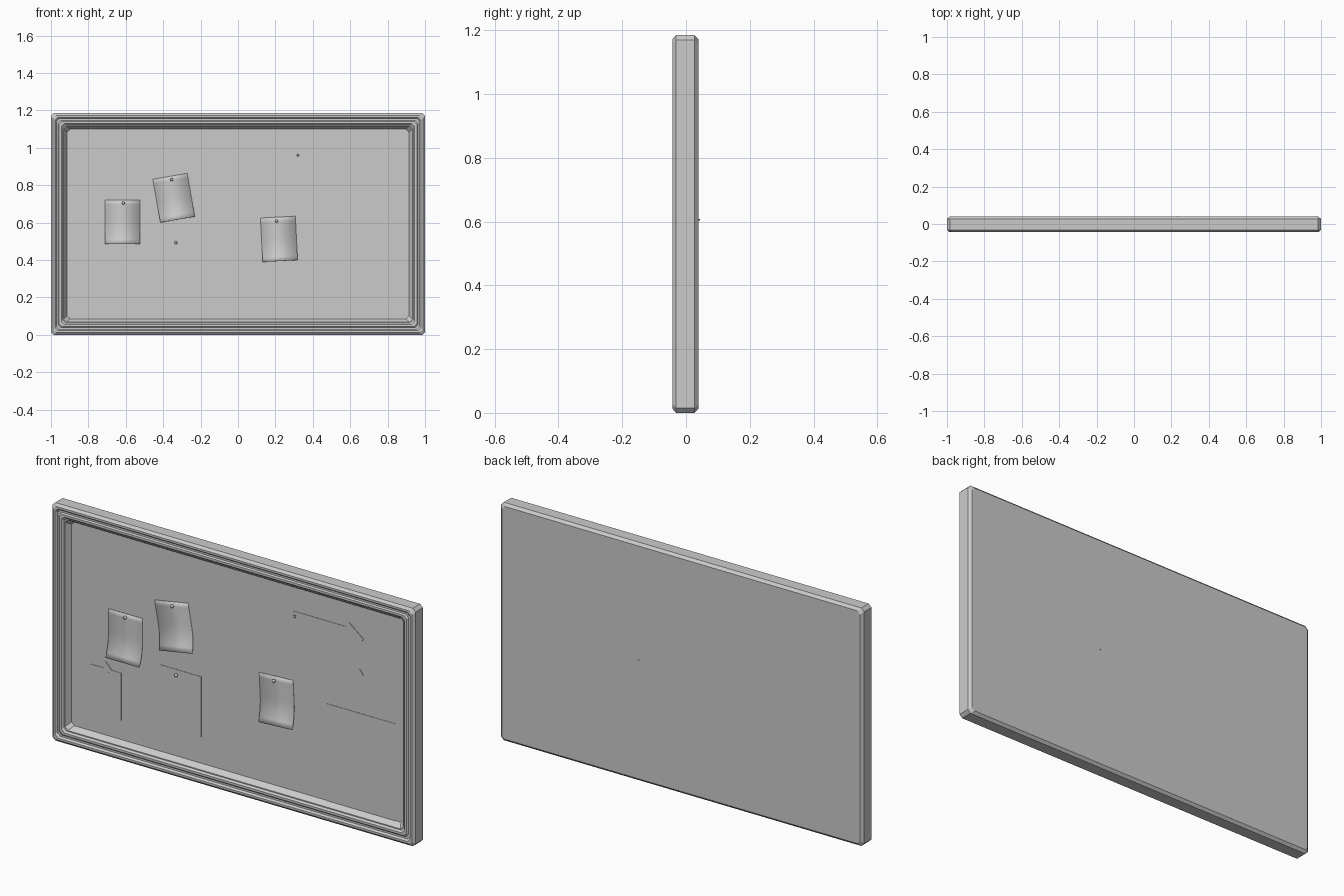
import bpy
import bmesh
from math import radians, cos, sin
from mathutils import Vector, Matrix

cube = bpy.data.objects.get("Cube")
if cube:
    bpy.data.objects.remove(cube, do_unlink=True)

grey = bpy.data.materials.new("light grey")
grey.use_nodes = True
COLOUR = (0.6, 0.6, 0.6, 1)
grey.diffuse_color = COLOUR
grey.node_tree.nodes["Principled BSDF"].inputs["Base Color"].default_value = COLOUR

HEIGHT = 1.185
BOARD_Y = -0.003      # front surface of the pin board


def finish(name, bm, recalc=True):
    if recalc:
        bmesh.ops.recalc_face_normals(bm, faces=bm.faces)
    mesh = bpy.data.meshes.new(name)
    bm.to_mesh(mesh)
    bm.free()
    mesh.materials.append(grey)
    obj = bpy.data.objects.new(name, mesh)
    bpy.context.collection.objects.link(obj)
    return obj


def outline(inset, y, cut=0.015):
    """Rectangle with clipped corners, shrunk by inset."""
    w, h = 1 - inset, HEIGHT / 2 - inset
    pts = []
    for sx, sz, flip in ((1, 1, False), (-1, 1, True), (-1, -1, False), (1, -1, True)):
        pair = [(sx * w, sz * (h - cut)), (sx * (w - cut), sz * h)]
        pts += reversed(pair) if flip else pair
    return [Vector((x, y, z + HEIGHT / 2)) for x, z in pts]


def plate(name, x, z, w, h, thick, angle=0):
    """Thin sheet lying on the board, centred on x, z."""
    bm = bmesh.new()
    bmesh.ops.create_cube(bm, size=1)
    bm.transform(Matrix.Translation((x, BOARD_Y - thick / 2, z))
                 @ Matrix.Rotation(radians(-angle), 4, 'Y')
                 @ Matrix.Diagonal((w, thick, h, 1)))
    return finish(name, bm)


# Moulded frame: profile of (inset, y) from the back edge round to the inner lip
profile = [(0.013, 0.039), (0, 0.027), (0, -0.031), (0.012, -0.042),
           (0.022, -0.042), (0.029, -0.033), (0.038, -0.033), (0.044, -0.039),
           (0.055, -0.039), (0.063, -0.031), (0.068, -0.031), (0.087, BOARD_Y + 0.002)]
bm = bmesh.new()
rings = [[bm.verts.new(p) for p in outline(d, y)] for d, y in profile]
bm.faces.new(rings[0])
for a, b in zip(rings, rings[1:]):
    for i in range(8):
        j = (i + 1) % 8
        bm.faces.new((a[i], a[j], b[j], b[i]))
finish("frame", bm)

# Pin board inside the frame
bm = bmesh.new()
bmesh.ops.create_cube(bm, size=1)
bm.transform(Matrix.Translation((0, BOARD_Y + 0.01, HEIGHT / 2))
             @ Matrix.Diagonal((1.84, 0.02, HEIGHT - 0.16, 1)))
finish("pin_board", bm)

# Flat papers and the tape strips that hold them
plate("small_sheet", -0.725, 0.30, 0.17, 0.235, 0.002)
plate("small_sheet_tape", -0.72, 0.425, 0.03, 0.05, 0.003, 45)
plate("medium_sheet", -0.315, 0.367, 0.23, 0.30, 0.002)
plate("large_sheet", 0.68, 0.327, 0.375, 0.483, 0.002)
plate("wide_sheet", 0.483, 0.853, 0.345, 0.255, 0.002)
for name, z, tilt in (("upper_tape", 0.96, -38), ("lower_tape", 0.745, 38)):
    plate(name, 0.645, z, 0.1, 0.035, 0.003, tilt)


# Notes that curl away from the board at the lower edge
def note(name, x, z, angle, w=0.187, h=0.235, curl=0.024, steps=10):
    bm = bmesh.new()
    turn = Matrix.Rotation(radians(-angle), 4, 'Y')
    rows = []
    for i in range(steps + 1):
        t = i / steps
        lift = curl * max(0, (0.5 - t) / 0.5) ** 2
        rows.append([bm.verts.new(Vector((x, BOARD_Y - 0.002 - lift, z))
                                  + turn @ Vector((s * w, 0, t * h))) for s in (0, 1)])
    for a, b in zip(rows, rows[1:]):
        bm.faces.new((a[0], a[1], b[1], b[0]))
    for f in bm.faces:
        f.smooth = True
    obj = finish(name, bm, recalc=False)
    solid = obj.modifiers.new("paper thickness", 'SOLIDIFY')
    solid.thickness = 0.001


note("left_note", -0.71, 0.485, 0)
note("tilted_note", -0.415, 0.60, 10)
note("right_note", 0.132, 0.39, 3)


# Push pins: round head on a thin needle
def pin(name, x, z, radius, tip):
    bm = bmesh.new()
    head = Vector((x, BOARD_Y - 0.011, z))
    bmesh.ops.create_uvsphere(bm, u_segments=12, v_segments=8, radius=radius,
                              matrix=Matrix.Translation(head))
    axis = Vector(tip) - head
    turn = Vector((0, 0, 1)).rotation_difference(axis).to_matrix().to_4x4()
    bmesh.ops.create_cone(bm, cap_ends=True, segments=8, radius1=0.003, radius2=0.002,
                          depth=axis.length,
                          matrix=Matrix.Translation(head + axis / 2) @ turn)
    for f in bm.faces:
        f.smooth = True
    finish(name, bm)


for name, x, z, radius in (("left_note_pin", -0.613, 0.705, 0.008),
                           ("tilted_note_pin", -0.355, 0.83, 0.008),
                           ("medium_sheet_pin", -0.332, 0.493, 0.008),
                           ("wide_sheet_pin", 0.32, 0.96, 0.006)):
    pin(name, x, z, radius, (x, 0.02, z))
pin("right_note_pin", 0.206, 0.608, 0.008, (0.232, 0.043, 0.606))
